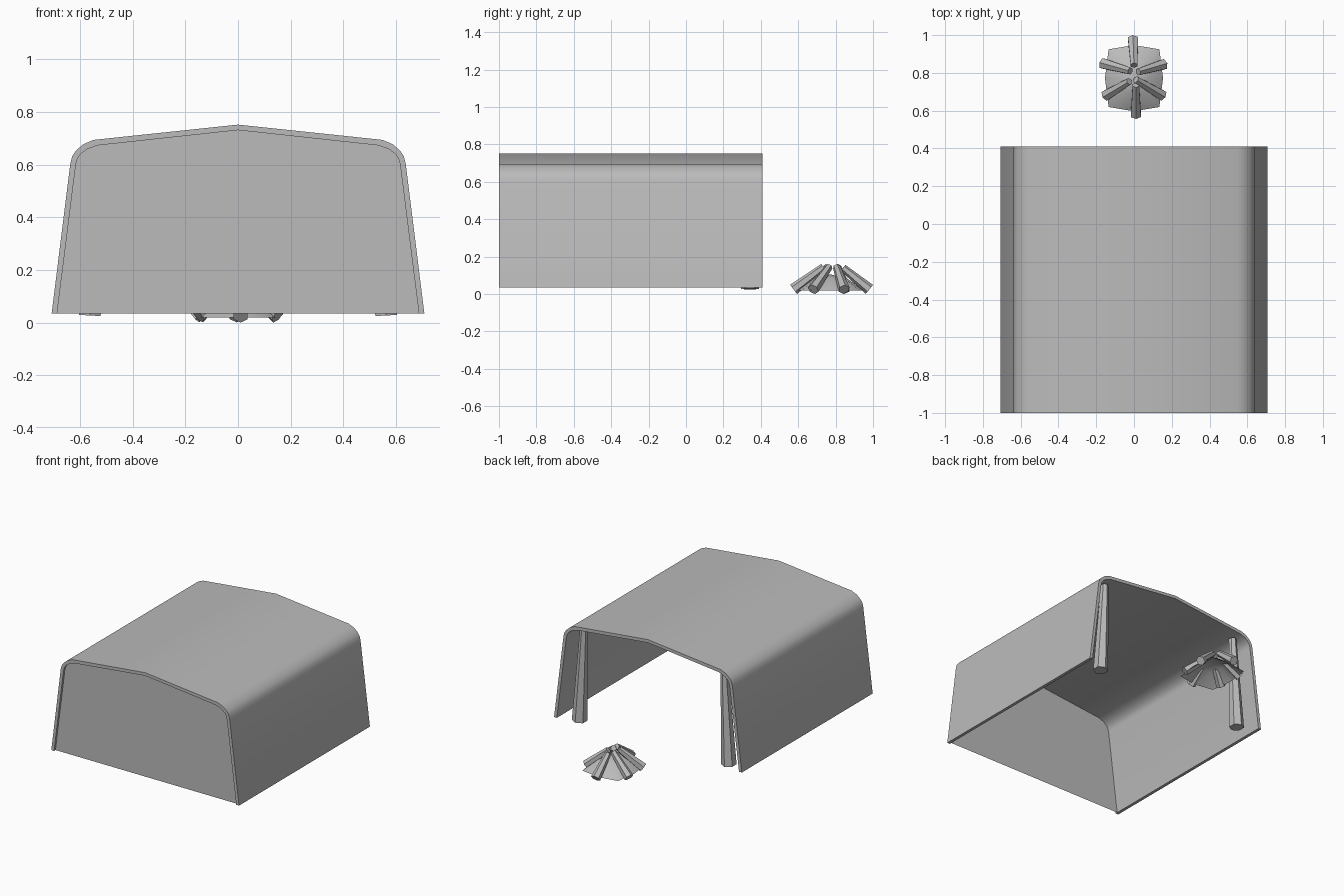
import bpy
import math
from mathutils import Vector

cube = bpy.data.objects.get("Cube")
if cube:
    bpy.data.objects.remove(cube, do_unlink=True)

grey = bpy.data.materials.new("plain grey")
grey.use_nodes = True
colour = (0.5, 0.5, 0.5, 1)
grey.diffuse_color = colour
grey.node_tree.nodes["Principled BSDF"].inputs["Base Color"].default_value = colour


def add_part(name, verts, faces, smooth_angle=35):
    mesh = bpy.data.meshes.new(name)
    mesh.from_pydata(verts, [], faces)
    mesh.materials.append(grey)
    mesh.shade_smooth()
    mesh.set_sharp_from_angle(angle=math.radians(smooth_angle))
    obj = bpy.data.objects.new(name, mesh)
    bpy.context.collection.objects.link(obj)
    return obj


def mirrored(half):
    """Half profile from foot to ridge -> full arch from +x foot to -x foot."""
    return half + [(-x, z) for x, z in reversed(half[:-1])]


def tapered_pole(name, start, end, r_start, r_end, side, sides=6):
    """Six-sided pole; one corner points along the side direction."""
    start, end = Vector(start), Vector(end)
    axis = (end - start).normalized()
    v = axis.cross(Vector(side)).normalized()
    u = v.cross(axis)
    verts = []
    for centre, r in ((start, r_start), (end, r_end)):
        for i in range(sides):
            a = math.tau * i / sides
            verts.append(centre + r * (u * math.cos(a) + v * math.sin(a)))
    faces = [(i, (i + 1) % sides, sides + (i + 1) % sides, sides + i)
             for i in range(sides)]
    faces += [tuple(reversed(range(sides))), tuple(range(sides, 2 * sides))]
    return add_part(name, verts, faces)


# Arched shelter cover, open at the back and underneath
FRONT, BACK, BASE = -1.0, 0.41, 0.035
outer = mirrored([(0.708, BASE), (0.637, 0.604), (0.630, 0.632), (0.616, 0.653),
                  (0.587, 0.678), (0.549, 0.694), (0, 0.752)])
inner = mirrored([(0.687, BASE), (0.616, 0.600), (0.610, 0.622), (0.598, 0.640),
                  (0.573, 0.659), (0.534, 0.673), (0, 0.731)])
n = len(outer)
verts = [(x, y, z) for ring in (outer, inner) for y in (FRONT, BACK) for x, z in ring]
of, ob, inf, inb = 0, n, 2 * n, 3 * n
faces = []
for i in range(n - 1):
    j = i + 1
    faces += [(of + i, ob + i, ob + j, of + j),
              (inf + j, inb + j, inb + i, inf + i),
              (of + j, inf + j, inf + i, of + i),
              (ob + i, inb + i, inb + j, ob + j)]
faces += [(of, inf, inb, ob), (of + n - 1, ob + n - 1, inb + n - 1, inf + n - 1)]
add_part("shelter_cover", verts, faces)

# Closed end wall, set just inside the cover
add_part("end_wall", [(x, FRONT + 0.015, z) for x, z in inner],
         [tuple(reversed(range(n)))])

# Leaning posts at the open end
for side, s in (("left", 1), ("right", -1)):
    tapered_pole(side + "_post", (s * 0.563, 0.342, 0.027), (s * 0.53, 0.342, 0.66),
                 0.048, 0.025, (0, 1, 0))

# Campfire logs leaning towards the middle: foot and tip of each
logs = [((-0.005, 0.98, 0.025), (0, 0.84, 0.14)),
        ((0.157, 0.845, 0.025), (0.022, 0.805, 0.145)),
        ((0.15, 0.68, 0.025), (0.01, 0.765, 0.145)),
        ((0.01, 0.575, 0.025), (0.01, 0.735, 0.145)),
        ((-0.15, 0.68, 0.025), (-0.025, 0.755, 0.145)),
        ((-0.165, 0.85, 0.025), (-0.02, 0.81, 0.145))]
for i, (foot, tip) in enumerate(logs):
    tapered_pole(f"fire_log_{i + 1}", foot, tip, 0.031, 0.02, (0, 0, 1))

# Hollow ash mound under the logs
SIDES, CY = 8, 0.772
verts = [(0, CY, 0.105)]
for scale, z in ((0.5, 0.085), (1.0, 0.02)):
    for i in range(SIDES):
        a = math.tau * i / SIDES
        r = scale * (0.2 if i % 2 else 0.162)
        verts.append((r * 0.95 * math.cos(a), CY + r * 1.08 * math.sin(a), z))
faces = []
for i in range(SIDES):
    a, b = 1 + i, 1 + (i + 1) % SIDES
    faces += [(0, a, b), (a, a + SIDES, b + SIDES, b)]
add_part("ash_mound", verts, faces, 60)
